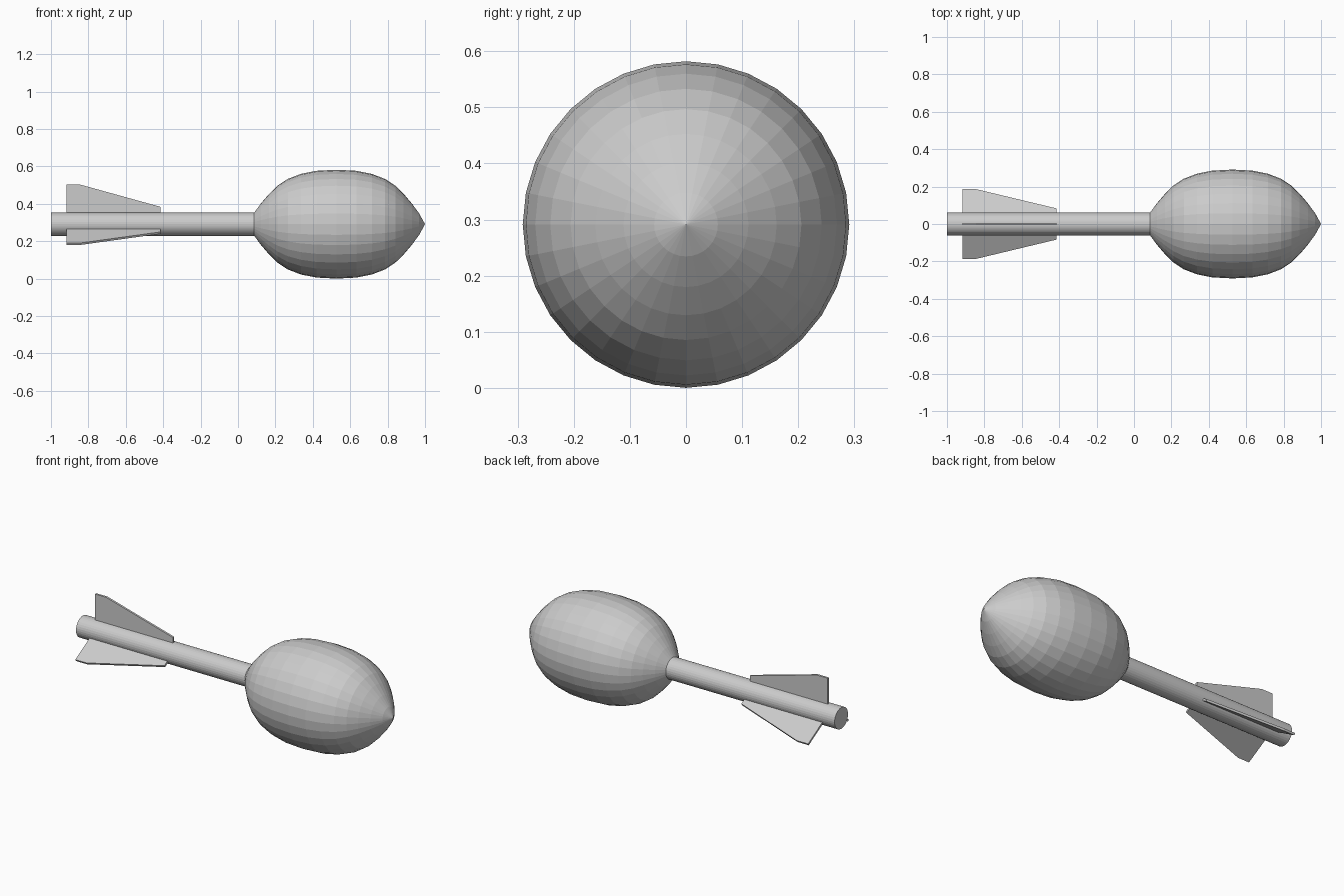
import bpy, bmesh, math
from mathutils import Matrix, Vector

cube = bpy.data.objects.get("Cube")
if cube:
    bpy.data.objects.remove(cube, do_unlink=True)

R = 0.291            # head radius, also the height of the axis
SEGMENTS = 32
HEAD_X = 0.526

grey = bpy.data.materials.new("light_grey")
grey.use_nodes = True
colour = (0.6, 0.6, 0.6, 1)
grey.diffuse_color = colour
grey.node_tree.nodes["Principled BSDF"].inputs["Base Color"].default_value = colour


def make_object(name, bm):
    bmesh.ops.recalc_face_normals(bm, faces=bm.faces)
    mesh = bpy.data.meshes.new(name)
    bm.to_mesh(mesh)
    bm.free()
    mesh.materials.append(grey)
    obj = bpy.data.objects.new(name, mesh)
    obj.location.z = R
    bpy.context.collection.objects.link(obj)
    return obj


def lathe(name, profile):
    """Revolve (x, radius) points about the long axis."""
    bm = bmesh.new()
    verts = [bm.verts.new((x, 0, r)) for x, r in profile]
    edges = [bm.edges.new(pair) for pair in zip(verts, verts[1:])]
    bmesh.ops.spin(bm, geom=verts + edges, cent=(0, 0, 0), axis=(1, 0, 0),
                   angle=math.tau, steps=SEGMENTS, use_duplicate=False)
    bmesh.ops.remove_doubles(bm, verts=bm.verts, dist=0.0001)
    return make_object(name, bm)


# Faceted lemon-shaped head, half profile mirrored about its widest ring
offsets = [0.474, 0.443, 0.403, 0.36, 0.315, 0.26, 0.19, 0.107]
half = [(d, R * math.sin(i * math.pi / 16)) for i, d in enumerate(offsets)]
lemon = [(-d, r) for d, r in half] + [(0, R)] + half[::-1]
lathe("head", [(HEAD_X + d, r) for d, r in lemon])

# Straight shaft with a flat tail
lathe("shaft", [(-1, 0), (-1, 0.062), (0.12, 0.062), (0.12, 0)])

# Three tapered fins around the tail
outline = [(-0.917, 0.04), (-0.917, 0.212), (-0.845, 0.212),
           (-0.415, 0.093), (-0.415, 0.04)]
THICK = 0.012
for i, name in enumerate(("top_fin", "left_fin", "right_fin")):
    bm = bmesh.new()
    face = bm.faces.new([bm.verts.new((x, -THICK / 2, z)) for x, z in outline])
    new = bmesh.ops.extrude_face_region(bm, geom=[face])["geom"]
    bmesh.ops.translate(bm, vec=Vector((0, THICK, 0)),
                        verts=[v for v in new if isinstance(v, bmesh.types.BMVert)])
    bmesh.ops.rotate(bm, verts=bm.verts, cent=(0, 0, 0),
                     matrix=Matrix.Rotation(i * math.tau / 3, 3, "X"))
    make_object(name, bm)
